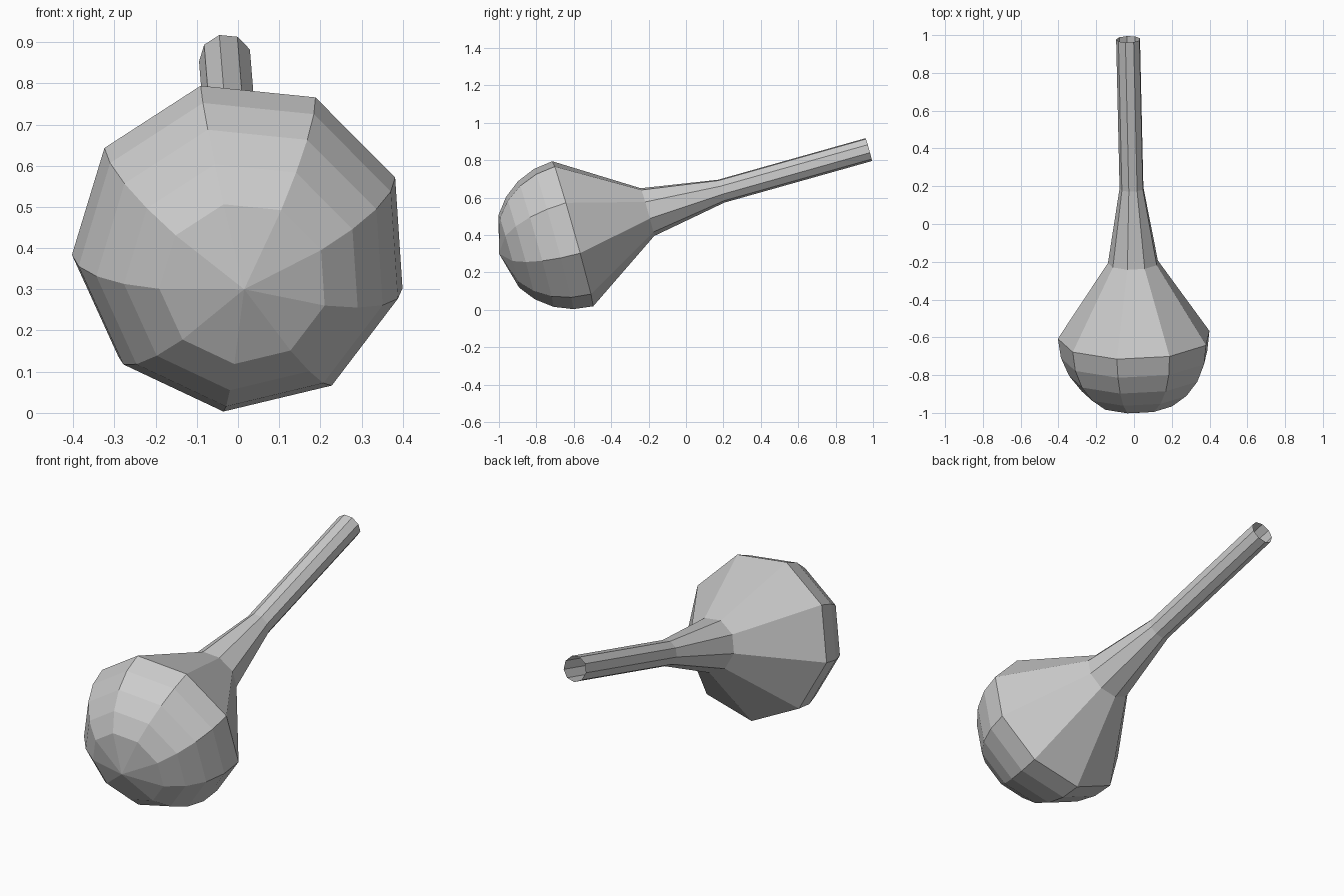
import bpy, bmesh, math
from mathutils import Vector

if "Cube" in bpy.data.objects:
    bpy.data.objects.remove(bpy.data.objects["Cube"])

SIDES, R, TURN = 9, 0.41, math.radians(104)

# Tilted centre line, from the round bottom of the bulb up to the open tube end
tip = Vector((0.015, -1.0, 0.30))
axis = Vector((-0.022, 0.962, 0.271)).normalized()
side = Vector((1, 0.022 / 0.962, 0)).normalized()
up = side.cross(axis)

# Profile (distance along axis, radius): hemisphere, then neck and tube
profile = [(R * (1 - math.cos(math.radians(a))), R * math.sin(math.radians(a)))
           for a in (30, 45, 60, 75, 90)]
profile += [(0.825, 0.135), (1.235, 0.0645), (2.055, 0.0645)]

bm = bmesh.new()
pole = bm.verts.new(tip)
rings = []
for t, r in profile:
    ring = []
    for k in range(SIDES):
        a = TURN + k * math.tau / SIDES
        ring.append(bm.verts.new(tip + axis * t + (side * math.cos(a) + up * math.sin(a)) * r))
    rings.append(ring)

# Fan at the round bottom, then quads between rings; tube end stays open
for k in range(SIDES):
    n = (k + 1) % SIDES
    bm.faces.new((pole, rings[0][k], rings[0][n]))
    for a, b in zip(rings, rings[1:]):
        bm.faces.new((a[k], b[k], b[n], a[n]))
bmesh.ops.recalc_face_normals(bm, faces=bm.faces)

mesh = bpy.data.meshes.new("bulb_with_tube")
bm.to_mesh(mesh)
bm.free()
bpy.context.collection.objects.link(bpy.data.objects.new("bulb_with_tube", mesh))
